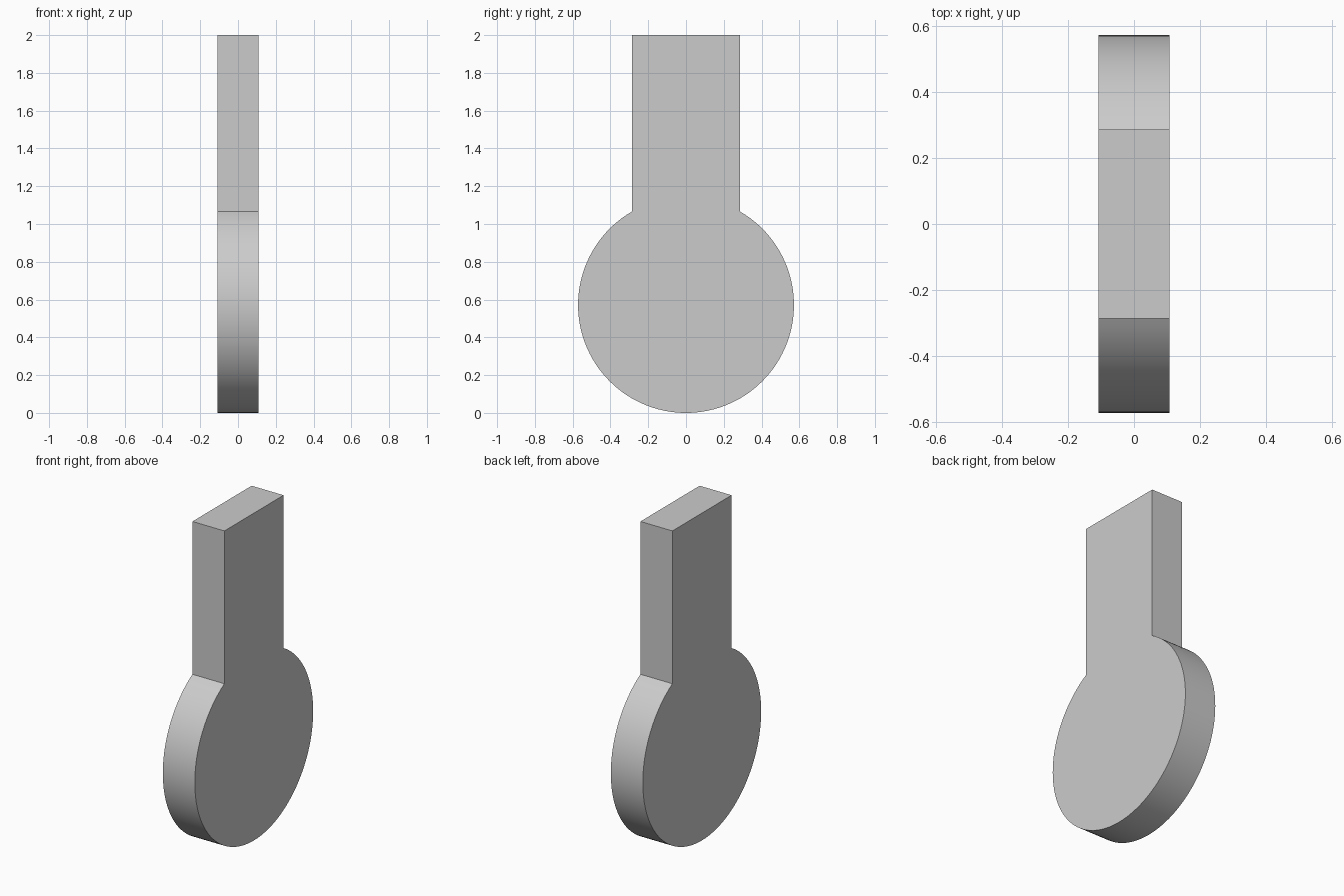
import bpy, bmesh
from math import radians, cos, sin

cube = bpy.data.objects.get("Cube")
if cube:
    bpy.data.objects.remove(cube, do_unlink=True)

RADIUS = 4 / 7          # round bulb
HALF_THICK = 0.108
HEIGHT = 2.0
ARC_STEPS = 100

# Single plain grey
grey = bpy.data.materials.new("light_grey")
grey.use_nodes = True
colour = (0.6, 0.6, 0.6, 1)
grey.diffuse_color = colour
grey.node_tree.nodes["Principled BSDF"].inputs["Base Color"].default_value = colour

# Keyhole outline: a 300 degree arc closed by a straight-sided stem
outline = []
for i in range(ARC_STEPS + 1):
    a = radians(120 + 300 * i / ARC_STEPS)
    outline.append((RADIUS * cos(a), RADIUS + RADIUS * sin(a)))
outline += [(RADIUS / 2, HEIGHT), (-RADIUS / 2, HEIGHT)]

# Extrude the outline across the thickness
bm = bmesh.new()
face = bm.faces.new([bm.verts.new((-HALF_THICK, y, z)) for y, z in outline])
result = bmesh.ops.extrude_face_region(bm, geom=[face], use_keep_orig=True)
moved = [v for v in result["geom"] if isinstance(v, bmesh.types.BMVert)]
bmesh.ops.translate(bm, verts=moved, vec=(2 * HALF_THICK, 0, 0))
bmesh.ops.recalc_face_normals(bm, faces=bm.faces)

mesh = bpy.data.meshes.new("keyhole_plate")
bm.to_mesh(mesh)
bm.free()
mesh.materials.append(grey)
plate = bpy.data.objects.new("keyhole_plate", mesh)
bpy.context.collection.objects.link(plate)

# Smooth rim, crisp edges
bpy.ops.object.select_all(action="DESELECT")
plate.select_set(True)
bpy.context.view_layer.objects.active = plate
bpy.ops.object.shade_smooth_by_angle(angle=radians(25))
